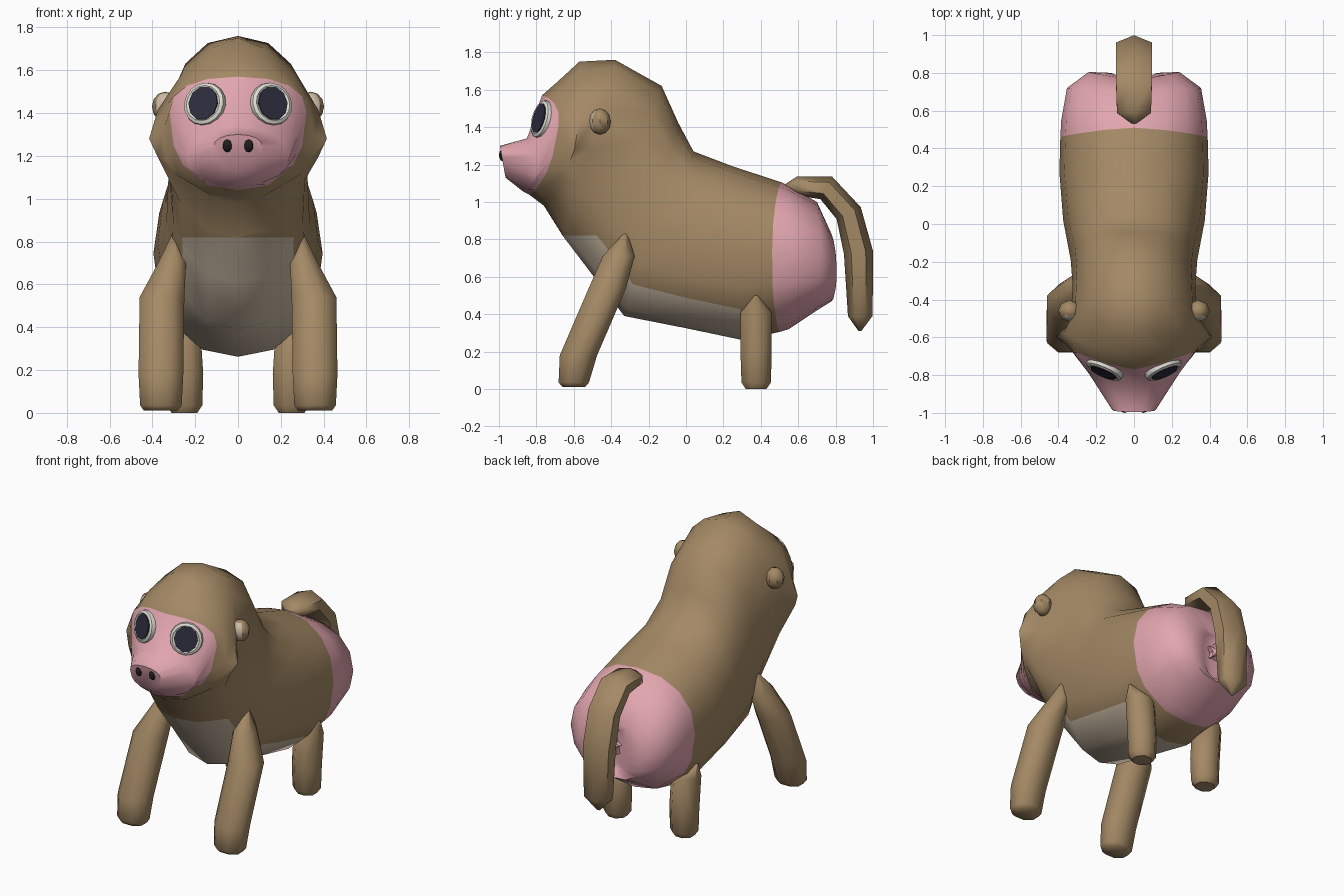
import bpy, bmesh, math
from mathutils import Vector, Matrix
from mathutils.bvhtree import BVHTree

if "Cube" in bpy.data.objects:
    bpy.data.objects.remove(bpy.data.objects["Cube"])


def material(name, rgb):
    m = bpy.data.materials.new(name)
    m.diffuse_color = (*rgb, 1)
    m.use_nodes = True
    m.node_tree.nodes["Principled BSDF"].inputs["Base Color"].default_value = m.diffuse_color
    return m


BROWN = material("brown fur", (0.37, 0.25, 0.13))
PINK = material("pink skin", (0.76, 0.38, 0.43))
BEIGE = material("beige belly and ear", (0.60, 0.50, 0.38))
WHITE = material("eye white", (0.74, 0.72, 0.65))
DARK = material("dark pupil", (0.025, 0.025, 0.045))
BLACK = material("black nostril", (0.014, 0.012, 0.013))


def finish(name, bm, mats, angle=40):
    bmesh.ops.recalc_face_normals(bm, faces=bm.faces[:])
    me = bpy.data.meshes.new(name)
    bm.to_mesh(me)
    bm.free()
    for m in mats:
        me.materials.append(m)
    ob = bpy.data.objects.new(name, me)
    bpy.context.collection.objects.link(ob)
    bpy.ops.object.select_all(action='DESELECT')
    ob.select_set(True)
    bpy.context.view_layer.objects.active = ob
    bpy.ops.object.shade_smooth_by_angle(angle=math.radians(angle))
    return ob


def loft(rings, colour=lambda ring, seg: 0, caps=(True, True)):
    """Bridge equal-sized rings of points, colouring each quad by rule."""
    bm = bmesh.new()
    vs = [[bm.verts.new(p) for p in r] for r in rings]
    n = len(vs[0])
    for i in range(len(vs) - 1):
        for j in range(n):
            k = (j + 1) % n
            f = bm.faces.new((vs[i][j], vs[i][k], vs[i + 1][k], vs[i + 1][j]))
            f.material_index = colour(i, j)
    for use, ring, i in ((caps[0], vs[0], 0), (caps[1], vs[-1], len(vs) - 2)):
        if use:
            bm.faces.new(ring).material_index = colour(i, 0)
    return bm, vs


def spow(v, e):
    return math.copysign(abs(v) ** e, v)


N = 16
BELLY_EDGE = {6: 129, 10: 231}   # belly border sits a little above the even spacing


def body_ring(top, bottom, w, mid, bow=0, e=0.9):
    """Slanted cross-section between a top and a bottom point (y, z)."""
    pts = []
    for j in range(N):
        t = math.radians(BELLY_EDGE.get(j, 360 * j / N))
        s, c = spow(math.sin(t), e), spow(math.cos(t), e)
        k = mid + (1 - mid) * c if c > 0 else mid + mid * c
        y = bottom[0] + (top[0] - bottom[0]) * k + bow * abs(s) ** 1.5
        z = bottom[1] + (top[1] - bottom[1]) * k
        pts.append(Vector((w * s, y, z)))
    return pts


# Body and head in one skin, from the rump to the muzzle
sections = [
    ((0.76, 0.80), (0.76, 0.50), 0.12, 0.5, 0.04),
    ((0.77, 0.84), (0.78, 0.47), 0.24, 0.5, 0.03),
    ((0.70, 1.00), (0.70, 0.42), 0.355, 0.5, 0.02),
    ((0.55, 1.085), (0.55, 0.32), 0.385, 0.55),
    ((0.51, 1.105), (0.50, 0.305), 0.39, 0.55, -0.045),
    ((0.25, 1.19), (0.30, 0.262), 0.395, 0.52),
    ((0.04, 1.27), (0.00, 0.325), 0.375, 0.50),
    ((-0.04, 1.42), (-0.33, 0.39), 0.335, 0.48),
    ((-0.13, 1.62), (-0.50, 0.61), 0.325, 0.48),
    ((-0.38, 1.76), (-0.66, 0.82), 0.335, 0.49),
    ((-0.57, 1.75), (-0.76, 0.98), 0.415, 0.39, 0.09, 1.3),
    ((-0.69, 1.64), (-0.80, 1.01), 0.355, 0.46, 0.11),
    ((-0.77, 1.57), (-0.84, 1.04), 0.32, 0.69, 0.11, 0.85),
    ((-0.85, 1.34), (-0.87, 1.055), 0.24, 0.48, 0.07, 1.0),
    ((-0.995, 1.30), (-0.965, 1.13), 0.115, 0.65, 0.0, 0.9),
]


def body_colour(ring, seg):
    if ring < 4 or ring >= 12:
        return 1
    if 5 <= ring < 10 and 6 <= seg <= 9:
        return 2
    return 0


bm, vs = loft([body_ring(*s) for s in sections], body_colour, (False, True))
# Cleft of the rump: close the end towards a sunken centre line
end = vs[0]
line = [end[0]]
for j in range(1, N // 2):
    z = (end[j].co.z + end[-j].co.z) / 2
    line.append(bm.verts.new((0, 0.735, z)))
line.append(end[N // 2])
for side in (1, -1):
    for j in range(N // 2):
        quad = [end[side * j], end[side * (j + 1)], line[j + 1], line[j]]
        bm.faces.new(list(dict.fromkeys(quad))).material_index = 1
# Level upper border of the belly patch
belly = [f for f in bm.faces if f.material_index == 2]
geom = belly + list({e for f in belly for e in f.edges}) + list({v for f in belly for v in f.verts})
bmesh.ops.bisect_plane(bm, geom=geom, plane_co=(0, 0, 0.82), plane_no=(0, 0, 1))
for f in bm.faces:
    if f.material_index == 2 and f.calc_center_median().z > 0.82:
        f.material_index = 0
bm.normal_update()
skin = BVHTree.FromBMesh(bm)
finish("body", bm, (BROWN, PINK, BEIGE), 60)


# Legs: stacked level rings (x, y, z, rx, ry)
def leg(name, rings, side):
    loops = []
    for x, y, z, rx, ry in rings:
        loops.append([Vector((side * (x + rx * math.cos(a)), y + ry * math.sin(a), z))
                      for a in (math.pi * (j + 0.5) / 4 for j in range(8))])
    finish(name, loft(loops)[0], (BROWN,), 55)


fore = [(0.36, -0.60, 0.01, 0.085, 0.065), (0.36, -0.60, 0.035, 0.105, 0.088),
        (0.36, -0.575, 0.18, 0.113, 0.108), (0.355, -0.42, 0.54, 0.113, 0.108),
        (0.305, -0.36, 0.71, 0.068, 0.092), (0.30, -0.32, 0.84, 0.006, 0.006)]
hind = [(0.25, 0.375, 0.0, 0.065, 0.06), (0.25, 0.375, 0.035, 0.09, 0.085),
        (0.25, 0.375, 0.18, 0.095, 0.09), (0.265, 0.375, 0.41, 0.095, 0.09),
        (0.345, 0.375, 0.50, 0.008, 0.008)]
for side, word in ((1, "left"), (-1, "right")):
    leg("front_leg_" + word, fore, side)
    leg("hind_leg_" + word, hind, side)

# Tail: six-sided tube along an arch (y, z, half width, half thickness)
path = [(0.53, 1.085, 0.01, 0.01), (0.59, 1.085, 0.09, 0.05), (0.75, 1.075, 0.095, 0.068),
        (0.87, 0.94, 0.095, 0.072), (0.922, 0.73, 0.095, 0.078),
        (0.932, 0.39, 0.085, 0.066), (0.93, 0.31, 0.01, 0.008)]
loops = []
for i, (y, z, w, h) in enumerate(path):
    a, b = path[max(i - 1, 0)], path[min(i + 1, len(path) - 1)]
    d = Vector((0, b[0] - a[0], b[1] - a[1])).normalized()
    nrm = Vector((0, -d.z, d.y))
    loops.append([Vector((0, y, z)) + nrm * h * math.cos(t) + Vector((w * math.sin(t) / 0.866, 0, 0))
                  for t in (math.pi * j / 3 for j in range(6))])
finish("tail", loft(loops)[0], (BROWN,), 65)

# Small star under the tail
bm = bmesh.new()
tip = bm.verts.new((0, 0.80, 0.68))
rim = []
for j in range(10):
    r = 0.06 if j % 2 == 0 else 0.028
    a = math.pi * j / 5
    rim.append(bm.verts.new((r * math.sin(a), 0.785, 0.68 + r * math.cos(a))))
back = [bm.verts.new((v.co.x, 0.73, v.co.z)) for v in rim]
for j in range(10):
    k = (j + 1) % 10
    bm.faces.new((tip, rim[j], rim[k]))
    bm.faces.new((rim[j], back[j], back[k], rim[k]))
bm.faces.new(back)
finish("rump_star", bm, (PINK,))


def dome(name, mats, matrix, segs=8, rings=6, rule=None):
    bm = bmesh.new()
    bmesh.ops.create_uvsphere(bm, u_segments=segs, v_segments=rings, radius=1, matrix=matrix)
    bm.normal_update()
    if rule:
        for f in bm.faces:
            f.material_index = rule(f)
    finish(name, bm, mats)


for side, word in ((1, "left"), (-1, "right")):
    # Ear, with a pale front
    dome("ear_" + word, (BROWN, BEIGE),
         Matrix.Translation((side * 0.34, -0.46, 1.43)) @ Matrix.Diagonal((0.062, 0.058, 0.07, 1)),
         rule=lambda f: int(f.normal.y < -0.45))
    # Eye: rounded white rim with a flat dark pupil, resting on the face
    normal = Vector((side * 0.45, -1, 0.28)).normalized()
    turn = normal.to_track_quat('Z', 'Y').to_matrix().to_4x4()
    place = Matrix.Translation((side * 0.148, -0.755, 1.437)) @ turn
    lift = 0
    for r in (0.0, 0.05, 0.095):
        for j in range(12):
            a = math.pi * j / 6
            start = place @ Vector((r * math.cos(a), r * math.sin(a), 0.2))
            hit = skin.ray_cast(start, -normal, 0.4)
            if hit[0]:
                lift = max(lift, 0.2 - hit[3])
    place = Matrix.Translation(normal * (min(lift, 0.05) - 0.008)) @ place
    bm, _ = loft([[place @ Vector((r * math.cos(math.pi * j / 8), r * math.sin(math.pi * j / 8), h))
                   for j in range(16)]
                  for r, h in ((0.09, -0.06), (0.104, 0.0), (0.10, 0.018), (0.085, 0.026), (0.07, 0.016))])
    finish("eye_" + word, bm, (WHITE,))
    bm, _ = loft([[place @ Vector((0.074 * math.cos(math.pi * j / 5), 0.082 * math.sin(math.pi * j / 5), h))
                   for j in range(10)] for h in (0.019, 0.027)])
    finish("pupil_" + word, bm, (DARK,))
    # Nostril
    dome("nostril_" + word, (BLACK,),
         Matrix.Translation((side * 0.05, -0.98, 1.25)) @ Matrix.Diagonal((0.024, 0.02, 0.033, 1)))
